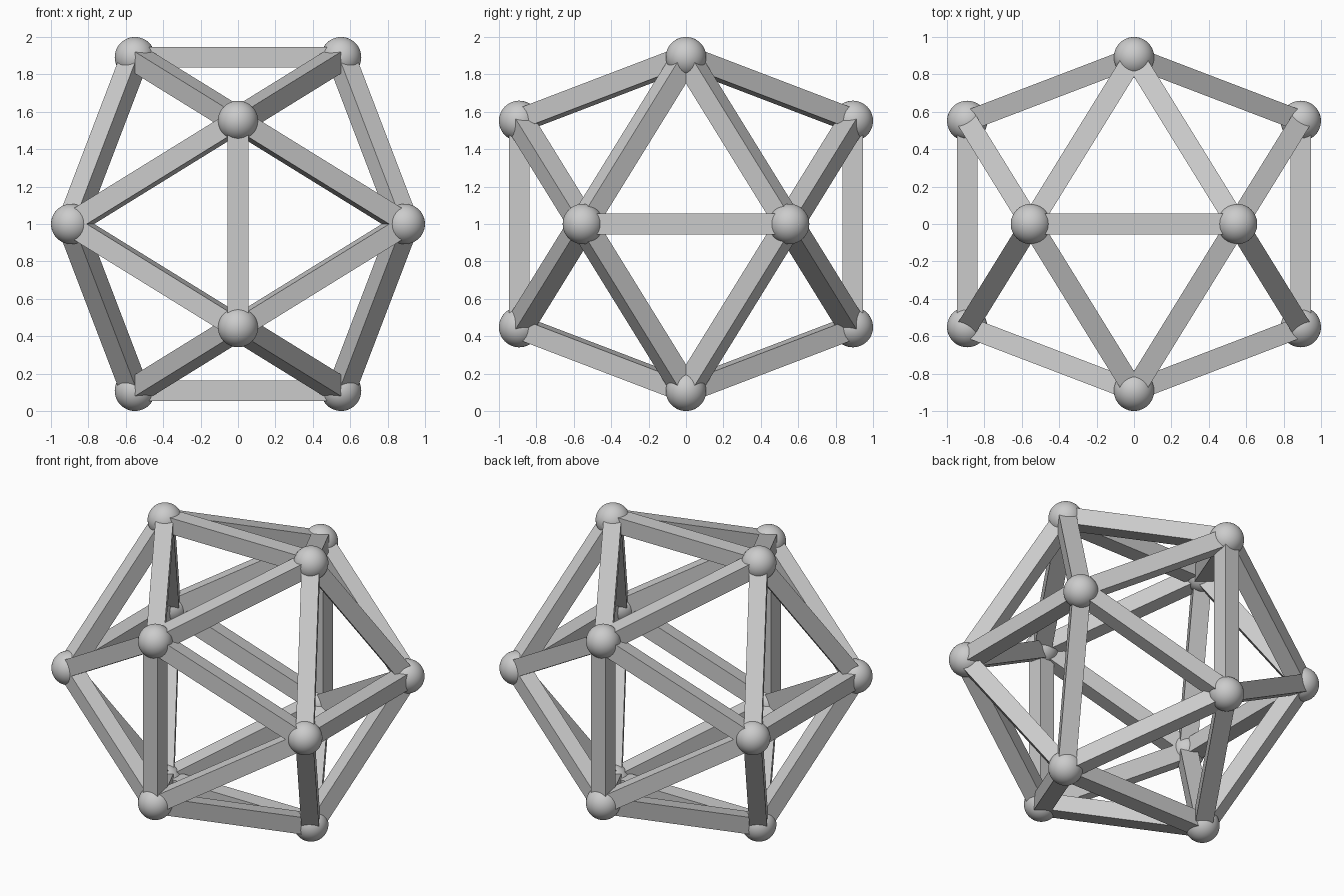
import bpy, math
from itertools import combinations
from mathutils import Vector

if "Cube" in bpy.data.objects:
    bpy.data.objects.remove(bpy.data.objects["Cube"])

A = 0.551                                # half edge length
B = A * (1 + math.sqrt(5)) / 2           # golden ratio partner
BALL_R = 0.108
BAR_W = 0.11
CENTRE = Vector((0, 0, 1))

# Twelve corners of the icosahedron
corners = []
for s in (-1, 1):
    for t in (-1, 1):
        corners += [Vector((s * A, 0, t * B)),
                    Vector((0, s * B, t * A)),
                    Vector((s * B, t * A, 0))]

# Ball joints
for i, c in enumerate(corners):
    bpy.ops.mesh.primitive_uv_sphere_add(segments=48, ring_count=24,
                                         radius=BALL_R, location=c + CENTRE)
    ball = bpy.context.object
    ball.name = f"ball_joint_{i + 1}"
    bpy.ops.object.shade_smooth()

# Square bars along the thirty edges, side faces kept upright
edges = [(p, q) for p, q in combinations(corners, 2)
         if (p - q).length < 2 * A * 1.05]
for i, (p, q) in enumerate(edges):
    d = q - p
    bpy.ops.mesh.primitive_cube_add(size=1, location=(p + q) / 2 + CENTRE)
    bar = bpy.context.object
    bar.name = f"bar_{i + 1}"
    bar.scale = (BAR_W, BAR_W, d.length)
    bar.rotation_euler = (0, math.acos(max(-1, min(1, d.z / d.length))),
                          math.atan2(d.y, d.x) if d.xy.length > 1e-4 else 0)
